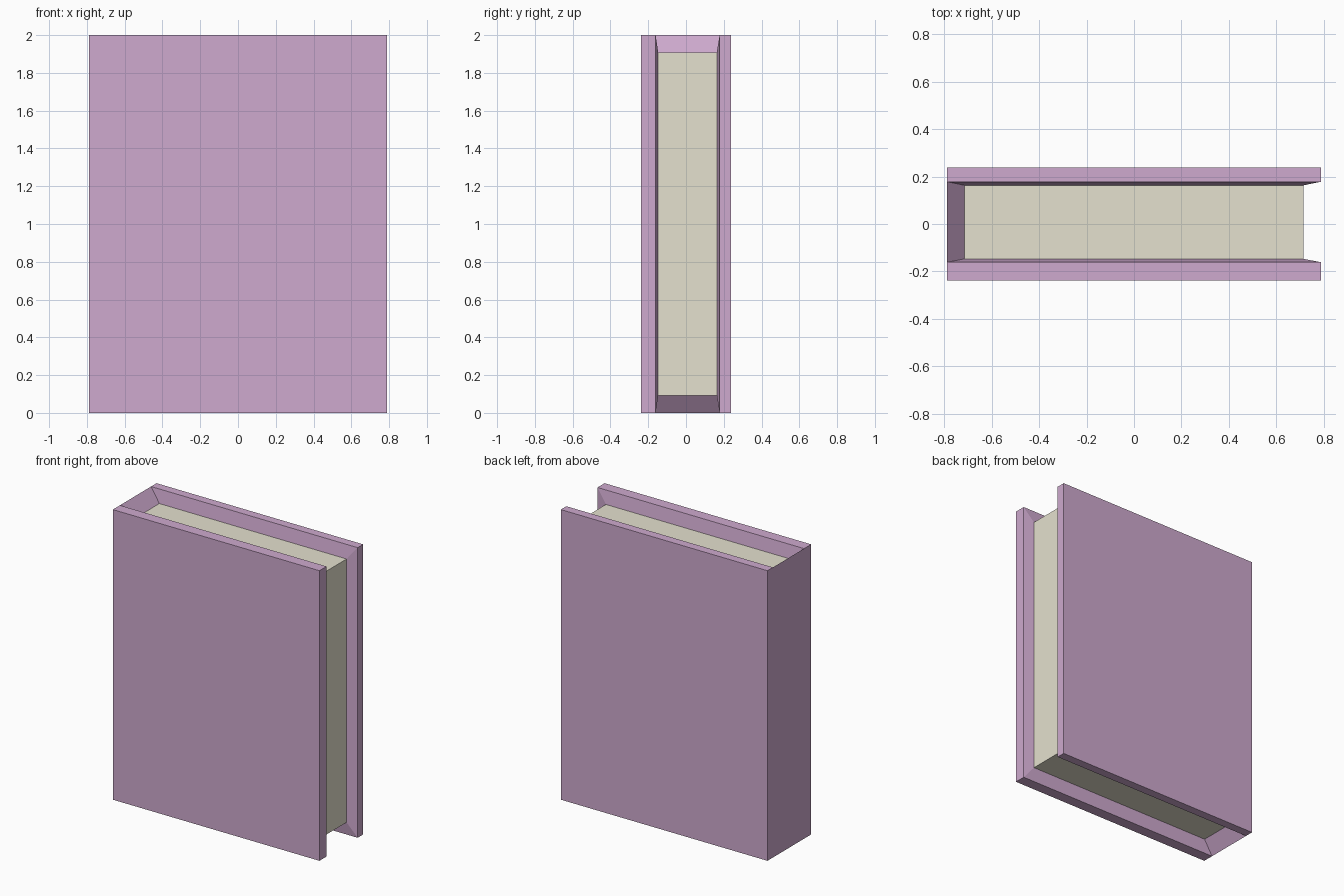
import bpy, bmesh

if "Cube" in bpy.data.objects:
    bpy.data.objects.remove(bpy.data.objects["Cube"])


def material(name, colour):
    m = bpy.data.materials.new(name)
    m.diffuse_color = (*colour, 1)
    m.use_nodes = True
    m.node_tree.nodes["Principled BSDF"].inputs["Base Color"].default_value = m.diffuse_color
    return m


# Book: one closed shell; a channel profile runs over the top, fore edge and bottom
W, H = 0.788, 2.0
INSET_X, INSET_Z = 0.074, 0.092
OUTER, RIM, PAGE = (-0.238, 0.238), (-0.161, 0.178), (-0.147, 0.163)

bm = bmesh.new()
rings = []
for sx, top in ((-1, 1), (1, 1), (1, 0), (-1, 0)):
    x, z = sx * W, H * top
    xi, zi = sx * (W - INSET_X), H - INSET_Z if top else INSET_Z
    rings.append([bm.verts.new(p) for p in (
        (x, OUTER[0], z), (x, RIM[0], z), (xi, PAGE[0], zi),
        (xi, PAGE[1], zi), (x, RIM[1], z), (x, OUTER[1], z))])

# Cover rims, sloped inner walls and page block
for a, b in zip(rings, rings[1:]):
    for i in range(5):
        f = bm.faces.new((a[i], b[i], b[i + 1], a[i + 1]))
        f.material_index = 1 if i == 2 else 0

# Front and back boards
for i in (0, 5):
    bm.faces.new([r[i] for r in rings])

# Spine, with a sloped wall at its head and tail
head, tail = rings[0], rings[3]
for r in (head, tail):
    bm.faces.new(r[1:5])
bm.faces.new([head[i] for i in (0, 1, 4, 5)] + [tail[i] for i in (5, 4, 1, 0)])
bmesh.ops.recalc_face_normals(bm, faces=bm.faces[:])

mesh = bpy.data.meshes.new("book")
bm.to_mesh(mesh)
bm.free()
mesh.materials.append(material("cover_purple", (0.62, 0.40, 0.62)))
mesh.materials.append(material("page_cream", (0.78, 0.75, 0.62)))
bpy.context.collection.objects.link(bpy.data.objects.new("book", mesh))
